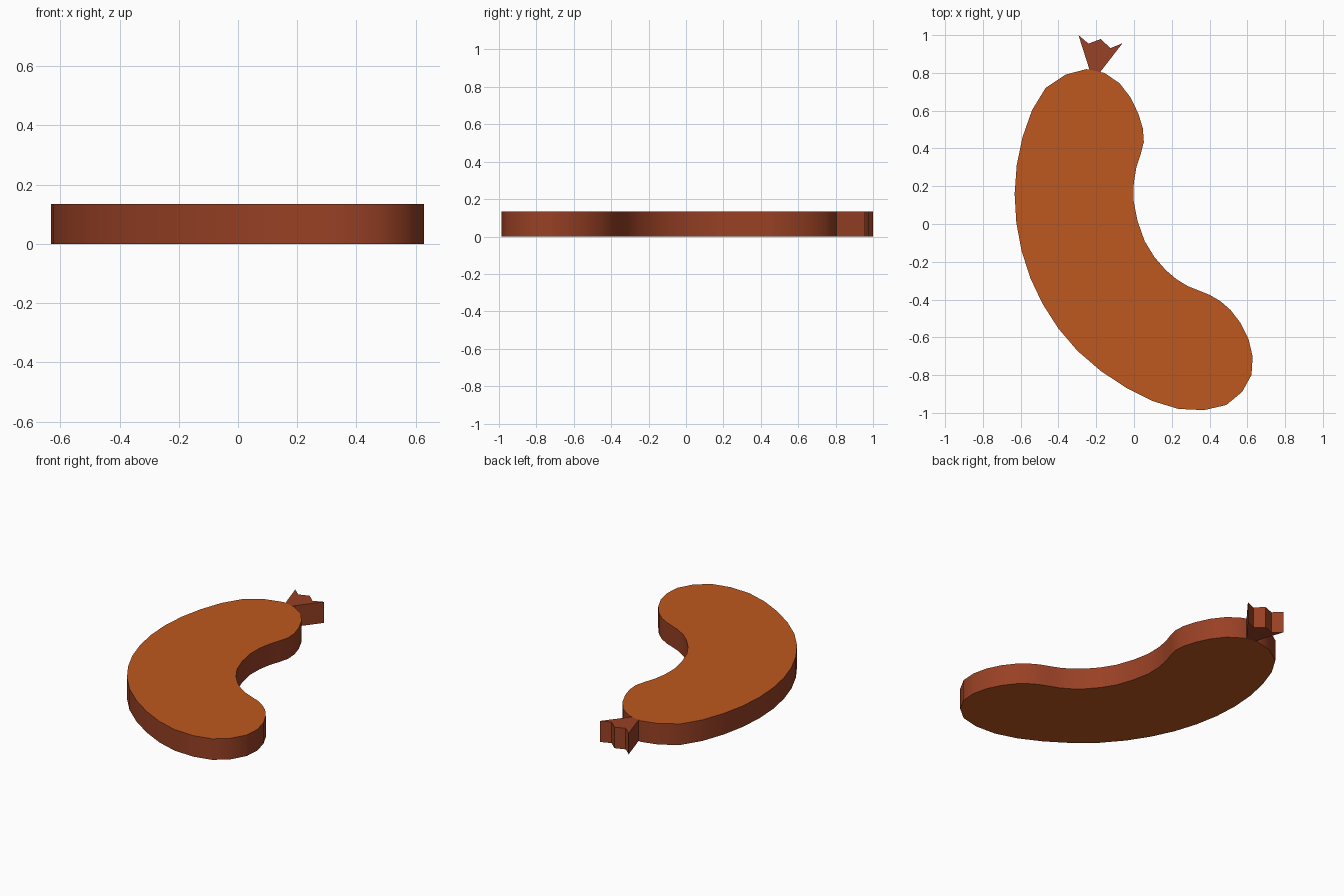
import bpy, bmesh, math
from mathutils import Vector

if "Cube" in bpy.data.objects:
    bpy.data.objects.remove(bpy.data.objects["Cube"])

HEIGHT = 0.135

def material(name, rgb):
    m = bpy.data.materials.new(name)
    m.diffuse_color = (*rgb, 1)
    m.use_nodes = True
    m.node_tree.nodes["Principled BSDF"].inputs["Base Color"].default_value = m.diffuse_color
    return m

orange = material("orange", (0.51, 0.098, 0.013))
rust = material("rust red", (0.314, 0.052, 0.018))

def smooth_loop(points):
    """Closed outline with one Catmull-Rom point added between each pair."""
    pts, out = [Vector(p) for p in points], []
    n = len(pts)
    for i in range(n):
        a, b, c, d = pts[i - 1], pts[i], pts[(i + 1) % n], pts[(i + 2) % n]
        out += [b, (9 * (b + c) - a - d) / 16]
    return out

def slab(name, outline, side_mat, cap_mat, smooth):
    """Extrude a flat outline from the ground up to HEIGHT."""
    bm = bmesh.new()
    base = bm.faces.new([bm.verts.new((p[0], p[1], 0)) for p in outline])
    top = bmesh.ops.extrude_face_region(bm, geom=[base], use_keep_orig=True)
    for v in top["geom"]:
        if isinstance(v, bmesh.types.BMVert):
            v.co.z = HEIGHT
    bmesh.ops.recalc_face_normals(bm, faces=bm.faces)
    for f in bm.faces:
        f.material_index = 1 if abs(f.normal.z) > 0.5 else 0
    mesh = bpy.data.meshes.new(name)
    bm.to_mesh(mesh)
    bm.free()
    mesh.materials.append(side_mat)
    mesh.materials.append(cap_mat)
    ob = bpy.data.objects.new(name, mesh)
    bpy.context.collection.objects.link(ob)
    if smooth:
        bpy.context.view_layer.objects.active = ob
        ob.select_set(True)
        bpy.ops.object.shade_smooth_by_angle(angle=math.radians(40))
        ob.select_set(False)
    return ob

# Curved sausage body, clockwise from the top end
body = [(-0.251, 0.82), (-0.077, 0.746), (0.024, 0.582), (0.052, 0.434),
        (0.013, 0.302), (-0.003, 0.127), (0.056, -0.09), (0.167, -0.243),
        (0.283, -0.328), (0.402, -0.376), (0.511, -0.455), (0.606, -0.608),
        (0.622, -0.799), (0.489, -0.958), (0.235, -0.979), (-0.04, -0.868),
        (-0.299, -0.672), (-0.484, -0.423), (-0.595, -0.143), (-0.632, 0.159),
        (-0.59, 0.46), (-0.468, 0.72)]
slab("sausage_body", smooth_loop(body), rust, orange, True)

# Tied casing end with a jagged edge
knot = [(-0.235, 0.815), (-0.294, 1.0), (-0.241, 0.955), (-0.177, 0.979),
        (-0.124, 0.931), (-0.061, 0.957), (-0.18, 0.803)]
slab("casing_knot", knot, rust, rust, False)
